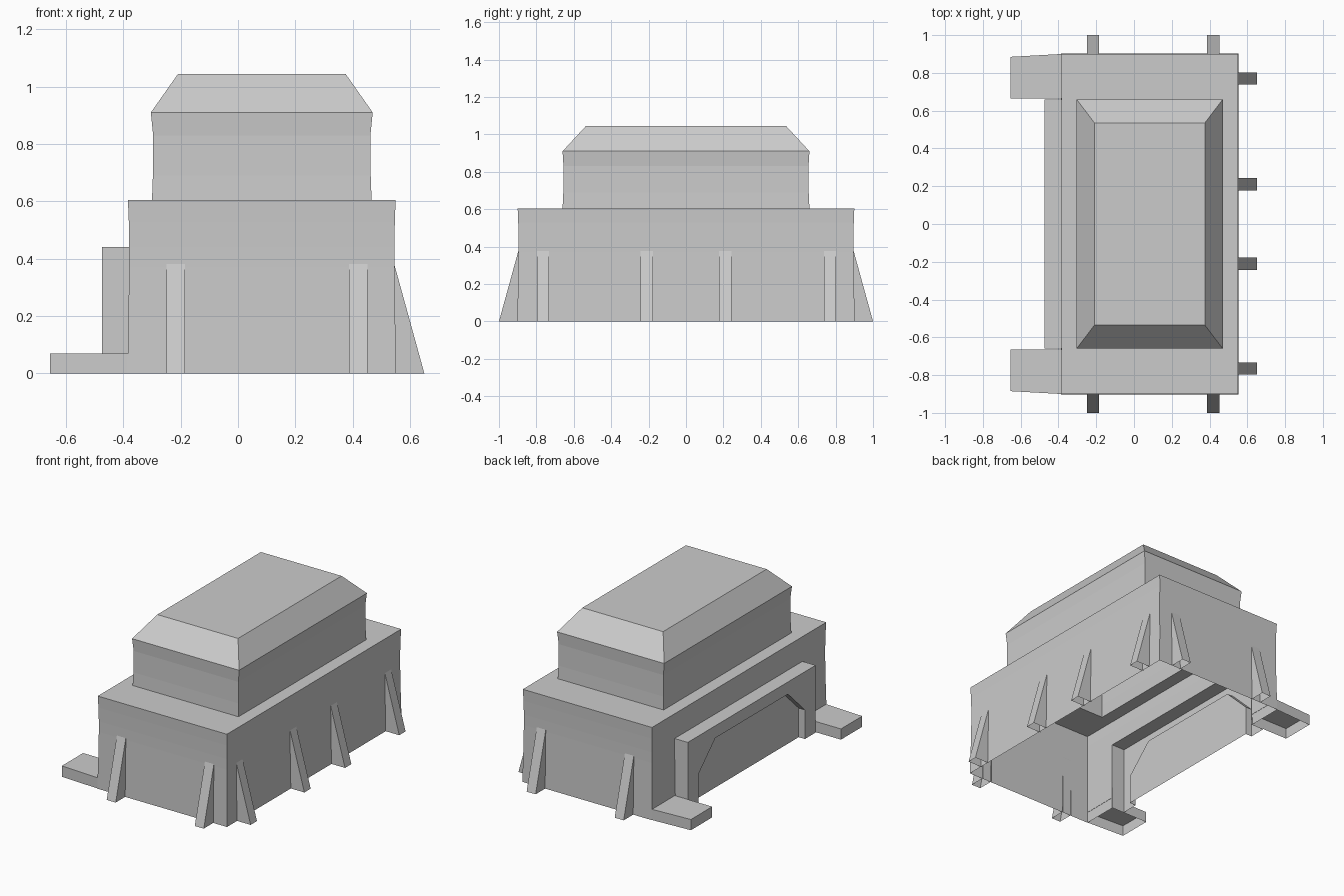
import bpy

cube = bpy.data.objects.get("Cube")
if cube:
    bpy.data.objects.remove(cube, do_unlink=True)

grey = bpy.data.materials.new("plain_grey")
grey.use_nodes = True
grey.diffuse_color = (0.6, 0.6, 0.6, 1)
grey.node_tree.nodes["Principled BSDF"].inputs["Base Color"].default_value = (0.6, 0.6, 0.6, 1)

CX = 0.083      # body centre in x
GATE_Y = 0.66   # half width of the gate porch
GATE_Z = 0.44   # height of the gate porch
GATE_X = -0.475


def make(name, verts, faces):
    mesh = bpy.data.meshes.new(name)
    mesh.from_pydata(verts, [], faces)
    mesh.materials.append(grey)
    mesh.update()
    obj = bpy.data.objects.new(name, mesh)
    bpy.context.collection.objects.link(obj)
    return obj


def loft(rings, skip=lambda ring, seg: False):
    """Join equal-length rings, listed bottom to top, into an outward shell."""
    n = len(rings[0])
    verts = [v for ring in rings for v in ring]
    faces = [(r * n + s, r * n + (s + 1) % n, (r + 1) * n + (s + 1) % n, (r + 1) * n + s)
             for r in range(len(rings) - 1) for s in range(n) if not skip(r, s)]
    return verts, faces


def rectangle(hx, hy, z):
    return [(CX + sx * hx, sy * hy, z) for sx, sy in ((-1, -1), (1, -1), (1, 1), (-1, 1))]


# Lower body: slightly waisted shell, open below and behind the gate
levels = [(0, 0.469, 0.902), (0.2, 0.465, 0.898), (0.37, 0.463, 0.895),
          (GATE_Z, 0.463, 0.895), (0.53, 0.464, 0.897), (0.605, 0.467, 0.9)]
rings = [rectangle(hx, hy, z) + [(CX - hx, GATE_Y, z), (CX - hx, -GATE_Y, z)]
         for z, hx, hy in levels]
make("lower_body", *loft(rings, lambda r, s: s == 4 and r < 3))

# Ledge, upper walls and sloped roof in one shell
levels = [(0.605, 0.467, 0.9), (0.605, 0.383, 0.66), (0.69, 0.38, 0.656),
          (0.83, 0.379, 0.655), (0.91, 0.387, 0.66), (1.045, 0.292, 0.535)]
verts, faces = loft([rectangle(hx, hy, z) for z, hx, hy in levels])
top = len(verts) - 4
faces.append((top, top + 1, top + 2, top + 3))
make("upper_body_and_roof", verts, faces)

# Gate porch: outer sides and top, arched front, recessed door
outer = [(GATE_Y, 0), (GATE_Y, GATE_Z), (-GATE_Y, GATE_Z), (-GATE_Y, 0)]
arch = [(-0.55, 0), (-0.55, 0.19), (-0.375, 0.36), (0.375, 0.36), (0.55, 0.19), (0.55, 0)]


def at_x(outline, x):
    return [(x, y, z) for y, z in outline]


verts = at_x(outer, -0.38) + at_x(outer, GATE_X) + at_x(arch, GATE_X)
faces = [(i, i + 1, i + 5, i + 4) for i in range(3)]
faces.append(tuple(range(4, 14)))
make("gate_porch", verts, faces)

verts = at_x(arch, GATE_X) + at_x(arch, GATE_X + 0.045)
faces = [(i, i + 1, i + 7, i + 6) for i in range(5)]
faces.append(tuple(reversed(range(6, 12))))
make("recessed_door", verts, faces)

# Low feet on either side of the gate
for side, label in ((-1, "front"), (1, "back")):
    plan = [(-0.383, 0.9), (-0.655, 0.885), (-0.655, 0.665), (-0.383, 0.665)]
    verts = [(x, side * y, z) for z in (0, 0.07) for x, y in plan]
    faces = [(i, i + 1, i + 5, i + 4) for i in range(3)] + [(4, 5, 6, 7)]
    if side < 0:
        faces = [f[::-1] for f in faces]
    make(label + "_gate_foot", verts, faces)


# Sloping buttresses: hollow wedges leaning on the walls
def buttress(name, centre, wall, axis, sign):
    profile = [(wall + 0.1, 0), (wall - 0.006, 0.385), (wall - 0.006, 0)]
    verts = []
    for edge in (-0.0325, 0.0325):
        for out, z in profile:
            along = centre + edge
            verts.append((out, along, z) if axis == "x" else (along, sign * out, z))
    faces = [(0, 1, 2), (3, 5, 4), (0, 3, 4, 1)]
    if axis == "x" or sign > 0:
        flip = axis == "x"
    else:
        flip = True
    # Keep every wedge facing outward
    if flip == (axis == "y"):
        faces = [f[::-1] for f in faces]
    if axis == "x":
        faces = [(0, 2, 1), (3, 4, 5), (0, 3, 4, 1)]
        faces = [f if len(f) == 4 else f[::-1] for f in faces]
    make(name, verts, faces)


for i, y in enumerate((-0.765, -0.21, 0.21, 0.77)):
    buttress("left_buttress_%d" % (i + 1), y, 0.55, "x", 1)
for sign, label in ((-1, "front"), (1, "back")):
    for i, x in enumerate((-0.217, 0.42)):
        buttress("%s_buttress_%d" % (label, i + 1), x, 0.9, "y", sign)
